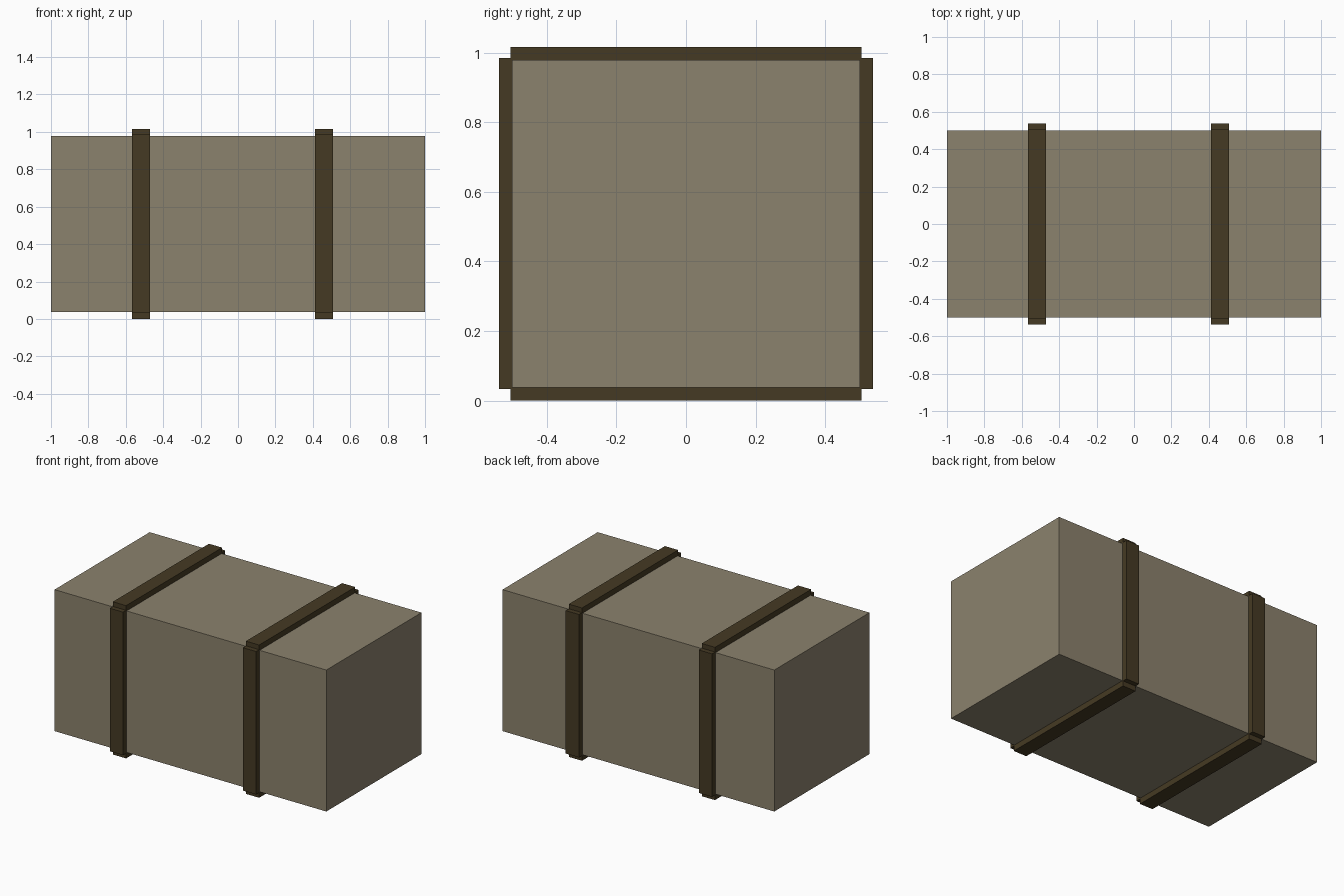
import bpy
import bmesh
from mathutils import Vector

if "Cube" in bpy.data.objects:
    bpy.data.objects.remove(bpy.data.objects["Cube"])


def material(name, rgb):
    m = bpy.data.materials.new(name)
    m.diffuse_color = (*rgb, 1.0)
    m.use_nodes = True
    m.node_tree.nodes["Principled BSDF"].inputs["Base Color"].default_value = m.diffuse_color
    return m


def box(name, lo, hi, mat):
    """Box between two opposite corners."""
    lo, hi = Vector(lo), Vector(hi)
    bm = bmesh.new()
    bmesh.ops.create_cube(bm, size=1.0)
    bmesh.ops.scale(bm, vec=hi - lo, verts=bm.verts)
    bmesh.ops.translate(bm, vec=(lo + hi) / 2, verts=bm.verts)
    mesh = bpy.data.meshes.new(name)
    bm.to_mesh(mesh)
    bm.free()
    mesh.materials.append(mat)
    obj = bpy.data.objects.new(name, mesh)
    bpy.context.collection.objects.link(obj)
    return obj


tan = material("tan_canvas", (0.26, 0.223, 0.153))
brown = material("dark_strap", (0.06, 0.042, 0.017))

# Main block
box("crate_body", (-1, -0.5, 0.038), (1, 0.5, 0.979), tan)

# Two bands, each made of four flat bars around the block
for side, x0 in (("left", -0.567), ("right", 0.412)):
    x1 = x0 + 0.097
    box(f"{side}_strap_top", (x0, -0.505, 0.978), (x1, 0.505, 1.016), brown)
    box(f"{side}_strap_bottom", (x0, -0.505, 0), (x1, 0.505, 0.039), brown)
    box(f"{side}_strap_front", (x0, -0.537, 0.034), (x1, -0.499, 0.985), brown)
    box(f"{side}_strap_back", (x0, 0.499, 0.034), (x1, 0.537, 0.985), brown)
